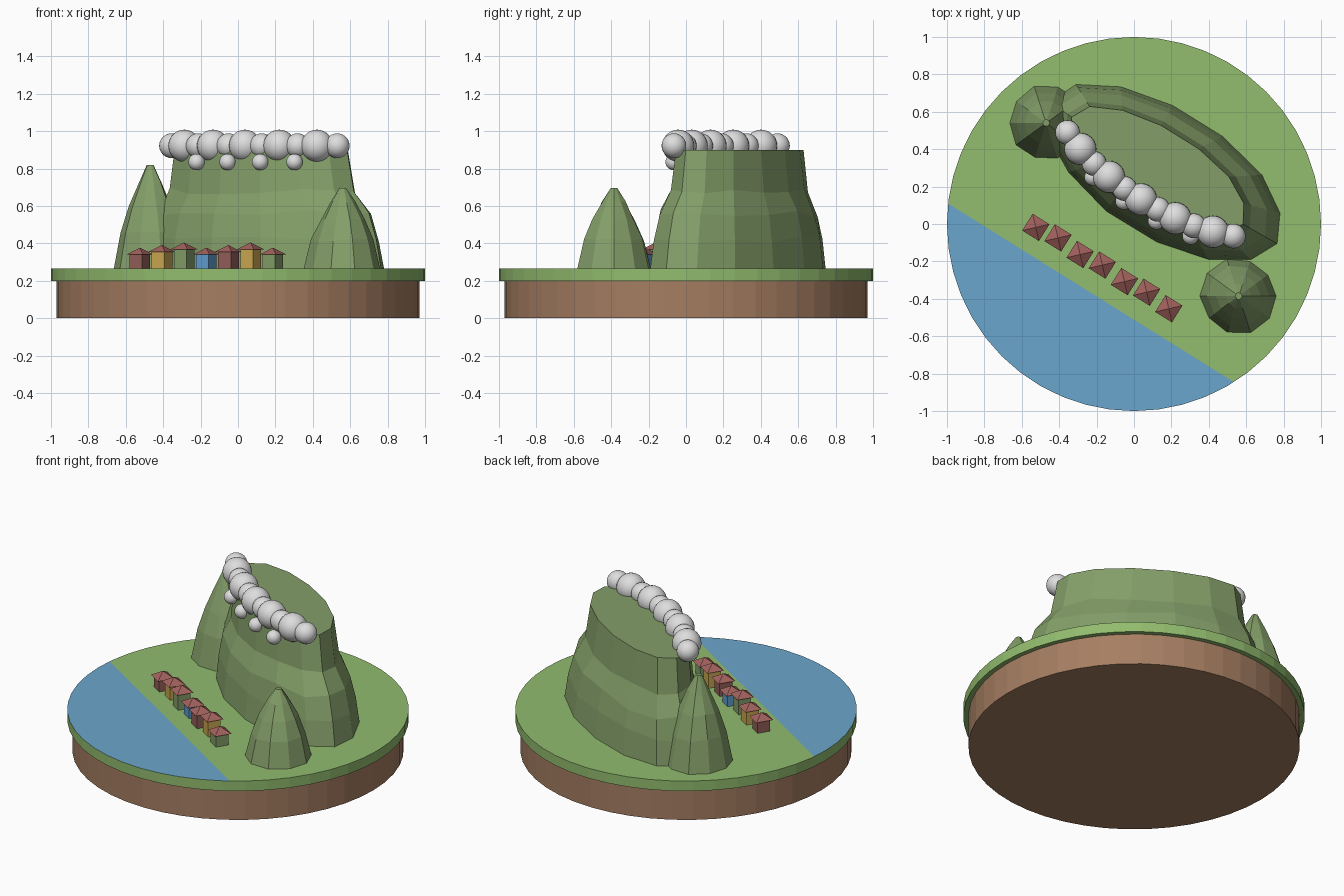
import bpy, bmesh, math, random
from mathutils import Vector, Matrix

random.seed(4)
if "Cube" in bpy.data.objects:
    bpy.data.objects.remove(bpy.data.objects["Cube"])

GROUND = 0.265
SLANT = math.radians(-32)          # shared direction of shore, houses and mesa
ROT = Matrix.Rotation(SLANT, 3, 'Z')
MESA = Vector((0.165, 0.27, 0))


def material(name, hexcode):
    srgb = [int(hexcode[i:i + 2], 16) / 255 for i in (0, 2, 4)]
    col = [((c + 0.055) / 1.055) ** 2.4 for c in srgb] + [1]
    m = bpy.data.materials.new(name)
    m.use_nodes = True
    m.diffuse_color = col
    bsdf = m.node_tree.nodes["Principled BSDF"]
    bsdf.inputs["Base Color"].default_value = col
    bsdf.inputs["Roughness"].default_value = 0.9
    return m


grass = material("grass_green", "92BC6E")
soil = material("soil_brown", "A67E62")
water = material("water_blue", "6AA6CC")
moss = material("hill_green", "849F69")
rock = material("rock_grey", "978D83")
white = material("cloud_white", "DEDEDE")
roof_red = material("roof_red", "A2625D")
wall_red = material("wall_red", "94605A")
wall_yellow = material("wall_yellow", "CDAA52")
wall_blue = material("wall_blue", "629FD2")


def finish(name, bm, *mats):
    bmesh.ops.recalc_face_normals(bm, faces=bm.faces)
    me = bpy.data.meshes.new(name)
    bm.to_mesh(me)
    bm.free()
    for m in mats:
        me.materials.append(m)
    ob = bpy.data.objects.new(name, me)
    bpy.context.collection.objects.link(ob)
    return ob


def loft(rings):
    """Join equal-length rings of points into a capped solid."""
    bm = bmesh.new()
    rows = [[bm.verts.new(p) for p in ring] for ring in rings]
    n = len(rows[0])
    for a, b in zip(rows, rows[1:]):
        for i in range(n):
            j = (i + 1) % n
            bm.faces.new((a[i], a[j], b[j], b[i]))
    bm.faces.new(rows[0][::-1])
    bm.faces.new(rows[-1])
    return bm


def circle(r, z, n=48):
    return [(r * math.cos(math.tau * i / n), r * math.sin(math.tau * i / n), z)
            for i in range(n)]


# Base disc
finish("soil_base", loft([circle(0.97, 0), circle(0.97, 0.2)]), soil)

# Ground disc, its top face cut along the shoreline
bm = loft([circle(1, 0.2), circle(1, GROUND)])
to_sea = ROT @ Vector((0, -1, 0))
top = max(bm.faces, key=lambda f: f.calc_center_median().z)
bmesh.ops.bisect_plane(bm, geom=[top, *top.edges, *top.verts],
                       plane_co=to_sea * 0.434, plane_no=to_sea)
for f in bm.faces:
    c = f.calc_center_median()
    if c.z > GROUND - 0.001 and c.dot(to_sea) > 0.434:
        f.material_index = 1
finish("ground_and_water", bm, grass, water)


def paint_rock(bm, first_rock_ring, sides):
    """Everything from the given ring upward is bare rock."""
    bm.faces.ensure_lookup_table()
    for f in bm.faces:
        if f.index >= first_rock_ring * sides and f.index != len(bm.faces) - 2:
            f.material_index = 1


# Table mountain: (height, how far the outline has moved from foot to top)
SIDES = 14
columns = [random.uniform(0.98, 1.02) for _ in range(SIDES)]
rings = []
for z, f in ((GROUND, 0), (0.42, 0.14), (0.56, 0.36), (0.68, 0.8), (0.9, 1)):
    a, b = 0.715 - 0.175 * f, 0.345 - 0.12 * f
    shift = Vector((-0.035, 0.012, 0)) * f
    wobble = 0.02 if GROUND < z < 0.9 else 0
    ring = []
    for i, k in enumerate(columns):
        t = math.tau * i / SIDES
        p = ROT @ Vector((a * k * math.cos(t), b * k * math.sin(t), 0))
        ring.append(p + MESA + shift
                    + Vector((0, 0, z + random.uniform(-wobble, wobble))))
    rings.append(ring)
bm = loft(rings)
bm.faces.ensure_lookup_table()
paint_rock(bm, 2, SIDES)
finish("table_mountain", bm, moss, rock)


# Side peaks
def peak(name, x, y, height, sides=10):
    cols = [random.uniform(0.95, 1.05) for _ in range(sides)]
    rings = []
    for f, r in ((0, 0.2), (0.36, 0.163), (0.6, 0.118), (0.82, 0.066), (1, 0.018)):
        wobble = 0.012 if 0 < f < 1 else 0
        rings.append([(x + px * k, y + py * k,
                       pz + random.uniform(-wobble, wobble))
                      for (px, py, pz), k in
                      zip(circle(r, GROUND + f * height, sides), cols)])
    bm = loft(rings)
    paint_rock(bm, 2, sides)
    finish(name, bm, moss, rock)


peak("left_back_peak", -0.47, 0.54, 0.555)
peak("right_front_peak", 0.56, -0.385, 0.43)


# Row of houses, staggered along the shore
def square(half, z):
    return [(sx * half, sy * half, z)
            for sx, sy in ((-1, -1), (1, -1), (1, 1), (-1, 1))]


walls = [wall_red, wall_yellow, moss, wall_blue]
for i in range(7):
    h = 0.075 + 0.014 * (i % 3)
    x = -0.525 + 0.1185 * i
    y = -0.015 - 0.0725 * i + (0.013 if i % 2 else -0.003)
    body = loft([square(0.04, 0), square(0.04, h)])
    roof = loft([square(0.053, h), square(0.001, h + 0.036)])
    for ob in (finish(f"house_walls_{i + 1}", body, walls[i % 4]),
               finish(f"house_roof_{i + 1}", roof, roof_red)):
        ob.location = (x, y, GROUND)
        ob.rotation_euler.z = SLANT


# Cloud bank rolling over the seaward edge
def puff(name, k, out, z, r):
    v = -0.185 + 0.095 * abs(k / 5) ** 2.3 - out
    bm = bmesh.new()
    bmesh.ops.create_uvsphere(bm, u_segments=24, v_segments=14, radius=r)
    for f in bm.faces:
        f.smooth = True
    ob = finish(name, bm, white)
    ob.location = MESA + ROT @ Vector((-0.035 + 0.1045 * k, v, 0)) + Vector((0, 0, z))


for n, k in enumerate(range(-5, 6)):
    puff(f"cloud_{n + 1}", k, 0, 0.922, 0.066 if k % 2 else 0.086)
for n, k in enumerate((-2.7, -0.7, 1.25, 3.15)):
    puff(f"cloud_wisp_{n + 1}", k, 0.06, 0.835, 0.044)
